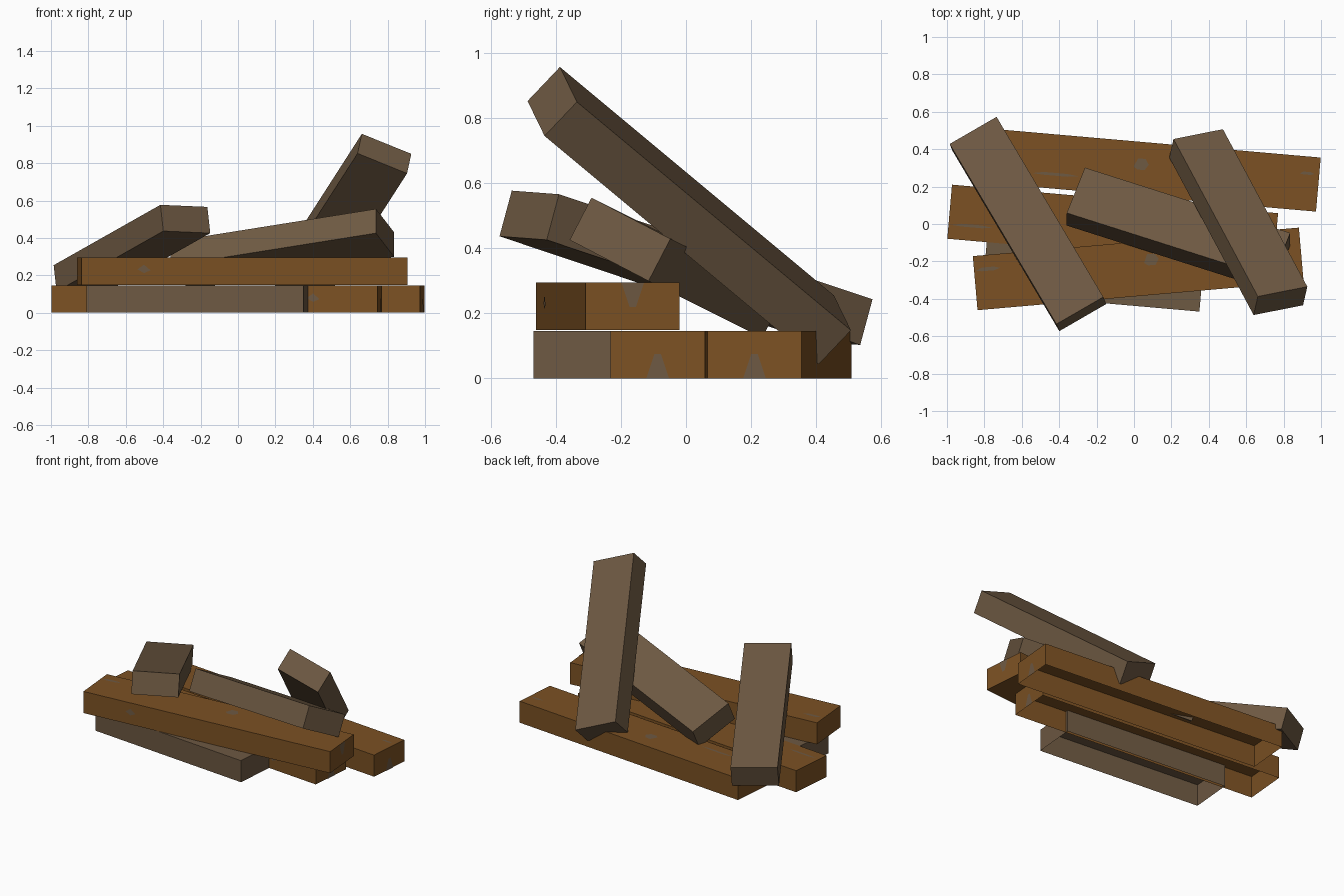
import bpy, bmesh
from math import radians, cos, sin
from mathutils import Vector, Matrix

if "Cube" in bpy.data.objects:
    bpy.data.objects.remove(bpy.data.objects["Cube"], do_unlink=True)

WIDTH, THICK = 0.29, 0.146
LONG, SHORT = 1.75, 1.165
LIFT = 0.003


def material(name, rgb):
    m = bpy.data.materials.new(name)
    m.use_nodes = True
    m.diffuse_color = (*rgb, 1)
    m.node_tree.nodes["Principled BSDF"].inputs["Base Color"].default_value = (*rgb, 1)
    return m


brown = material("warm brown wood", (0.2, 0.083, 0.017))
grey = material("grey brown wood", (0.155, 0.1, 0.055))


def add_object(name, bm, mat, matrix):
    mesh = bpy.data.meshes.new(name)
    bm.to_mesh(mesh)
    bm.free()
    mesh.materials.append(mat)
    obj = bpy.data.objects.new(name, mesh)
    obj.matrix_world = matrix
    bpy.context.collection.objects.link(obj)


def beam(name, center, along, across, length, mat, open_bottom=False):
    """A squared timber; along and across give its length and width directions."""
    u = Vector(along).normalized()
    n = u.cross(Vector(across)).normalized()
    frame = Matrix((u, n.cross(u), n)).transposed().to_4x4()
    frame.translation = center
    bm = bmesh.new()
    bmesh.ops.create_cube(bm, size=1)
    bmesh.ops.scale(bm, vec=(length, WIDTH, THICK), verts=bm.verts)
    if open_bottom:
        under = [f for f in bm.faces if f.normal.z < -0.9]
        bmesh.ops.delete(bm, geom=under, context="FACES")
    add_object(name, bm, mat, frame)
    return frame


def flat_beam(name, x, y, z, degrees, length, mat, open_bottom=True):
    a = radians(degrees)
    return beam(name, (x, y, z), (cos(a), sin(a), 0), (-sin(a), cos(a), 0),
                length, mat, open_bottom)


def mark(name, frame, points):
    """A thin painted patch lying just above a beam face."""
    bm = bmesh.new()
    bm.faces.new([bm.verts.new(p) for p in points])
    add_object(name, bm, grey, frame)


def top_mark(name, frame, x, y, length, width):
    z = THICK / 2 + LIFT
    a, b = length / 2, width / 2
    mark(name, frame, [(x - a, y - b / 2, z), (x - a / 2, y - b, z), (x + a / 2, y - b, z),
                       (x + a, y, z), (x + a / 2, y + b, z), (x - a / 2, y + b, z)])


def end_mark(name, frame, up):
    x = LONG / 2 + LIFT
    base = -up * THICK / 2
    mark(name, frame, [(x, -0.035 * up, base), (x, 0.035 * up, base),
                       (x, 0.01 * up, base + up * 0.075), (x, -0.01 * up, base + up * 0.075)])


def front_mark(name, frame, x, z):
    y = -WIDTH / 2 - LIFT
    mark(name, frame, [(x - 0.035, y, z), (x, y, z - 0.02),
                       (x + 0.035, y, z - 0.005), (x, y, z + 0.025)])


# Beams lying flat on the ground, undersides left open
low, high = THICK / 2, THICK * 1.5 + 0.003
back = flat_beam("back_ground_beam", 0.114, 0.287, low, -5, LONG, brown)
middle = flat_beam("middle_ground_beam", -0.114, -0.0105, low, -5, LONG, brown)
flat_beam("front_ground_beam", -0.218, -0.273, low, -5, SHORT, grey)

# Beam stacked on top
upper = flat_beam("stacked_beam", 0.0225, -0.24, high, 5, LONG, brown, False)

# Short beams thrown across the stack
beam("left_leaning_beam", (-0.567, 0, 0.34), (0.575, -0.97, 0.325),
     (0.245, 0.15, -0.013), SHORT, grey)
beam("right_leaning_beam", (0.5575, 0.01, 0.5), (0.45, -0.84, 0.7),
     (0.265, 0.055, -0.11), SHORT + 0.02, grey)
beam("middle_leaning_beam", (0.2375, -0.028, 0.34), (1.1, -0.35, 0.175),
     (0.095, 0.24, -0.125), SHORT, grey)

# Wood knots and grain streaks on the long beams
top_mark("back_knot", back, -0.077, 0.026, 0.08, 0.06)
top_mark("back_end_streak", back, 0.81, 0.055, 0.08, 0.015)
top_mark("back_long_streak", back, -0.53, -0.068, 0.25, 0.015)
top_mark("middle_streak", middle, -0.75, -0.066, 0.22, 0.015)
top_mark("stacked_knot", upper, 0.074, 0.044, 0.08, 0.06)
top_mark("stacked_streak", upper, -0.8, 0.07, 0.13, 0.02)
end_mark("back_end_knot", back, 1)
end_mark("middle_end_knot", middle, 1)
end_mark("stacked_end_knot", upper, -1)
front_mark("middle_front_knot", middle, 0.53, 0.005)
front_mark("stacked_front_knot", upper, -0.54, 0.01)
